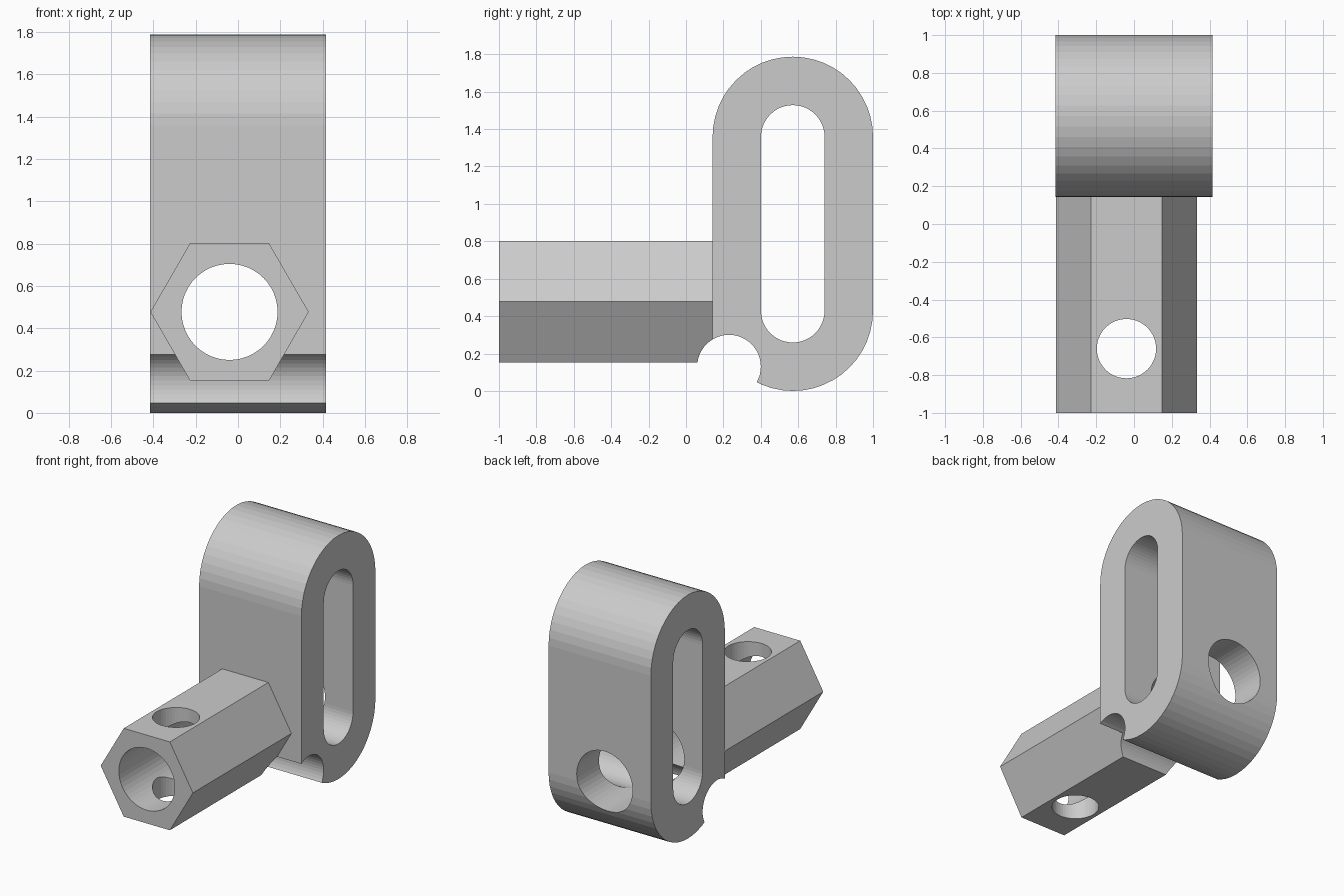
import bpy, bmesh
from math import sin, cos, radians
from mathutils import Matrix

if "Cube" in bpy.data.objects:
    bpy.data.objects.remove(bpy.data.objects["Cube"])

HALF_W = 0.415
CY, Z_LOW, Z_HIGH, R_OUT, R_SLOT = 0.571, 0.429, 1.358, 0.429, 0.17
HX, HZ = -0.04, 0.477


def make_object(name, bm):
    bmesh.ops.recalc_face_normals(bm, faces=bm.faces)
    mesh = bpy.data.meshes.new(name)
    bm.to_mesh(mesh)
    bm.free()
    obj = bpy.data.objects.new(name, mesh)
    bpy.context.collection.objects.link(obj)
    return obj


def arc(cz, r, a0, a1, step=7.5):
    n = round((a1 - a0) / step)
    return [(CY + r * cos(radians(a0 + (a1 - a0) * i / n)),
             cz + r * sin(radians(a0 + (a1 - a0) * i / n))) for i in range(n + 1)]


def extrude_x(name, profile, half):
    bm = bmesh.new()
    face = bm.faces.new([bm.verts.new((-half, y, z)) for y, z in profile])
    new = bmesh.ops.extrude_face_region(bm, geom=[face])['geom']
    bmesh.ops.translate(bm, vec=(2 * half, 0, 0),
                        verts=[v for v in new if isinstance(v, bmesh.types.BMVert)])
    return make_object(name, bm)


def prism(name, sides, r, length, centre, axis):
    bm = bmesh.new()
    rot = {'X': Matrix.Rotation(radians(90), 4, 'Y'),
           'Y': Matrix.Rotation(radians(90), 4, 'X'),
           'Z': Matrix.Identity(4)}[axis]
    bmesh.ops.create_cone(bm, cap_ends=True, segments=sides, radius1=r, radius2=r,
                          depth=length, matrix=Matrix.Translation(centre) @ rot)
    if sides == 6:  # corners to the left and right
        verts_x = max(v.co.x for v in bm.verts) - centre[0]
        if verts_x < r * 0.99:
            bmesh.ops.rotate(bm, verts=bm.verts, cent=centre,
                             matrix=Matrix.Rotation(radians(30), 3, axis))
    return make_object(name, bm)


def boolean(target, tool, operation):
    tool.hide_render = True
    mod = target.modifiers.new(tool.name, 'BOOLEAN')
    mod.operation, mod.solver, mod.object = operation, 'EXACT', tool
    bpy.context.view_layer.objects.active = target
    bpy.ops.object.modifier_apply(modifier=mod.name)
    bpy.data.objects.remove(tool, do_unlink=True)


# Upright plate with rounded ends and a square front lower corner
plate = [(CY - R_OUT, 0.1)] + arc(Z_LOW, R_OUT, -127.5, 0) + arc(Z_HIGH, R_OUT, 0, 180)
bracket = extrude_x("slotted_bracket", plate, HALF_W)

# Hexagonal socket bar
boolean(bracket, prism("hex_bar", 6, 0.374, 1.2, (HX, -0.4, HZ), 'Y'), 'UNION')

# Long slot, underside notch, bore along the bar and cross hole
slot = arc(Z_LOW, R_SLOT, -180, 0) + arc(Z_HIGH, R_SLOT, 0, 180)
boolean(bracket, extrude_x("slot_cutter", slot, 0.6), 'DIFFERENCE')
for name, r, length, centre, axis in [
        ("notch_cutter", 0.17, 1.2, (0, 0.23, 0.13), 'X'),
        ("bore_cutter", 0.227, 2.4, (HX, 0, HZ), 'Y'),
        ("cross_hole_cutter", 0.157, 1.2, (HX, -0.66, HZ), 'Z')]:
    boolean(bracket, prism(name, 48, r, length, centre, axis), 'DIFFERENCE')
